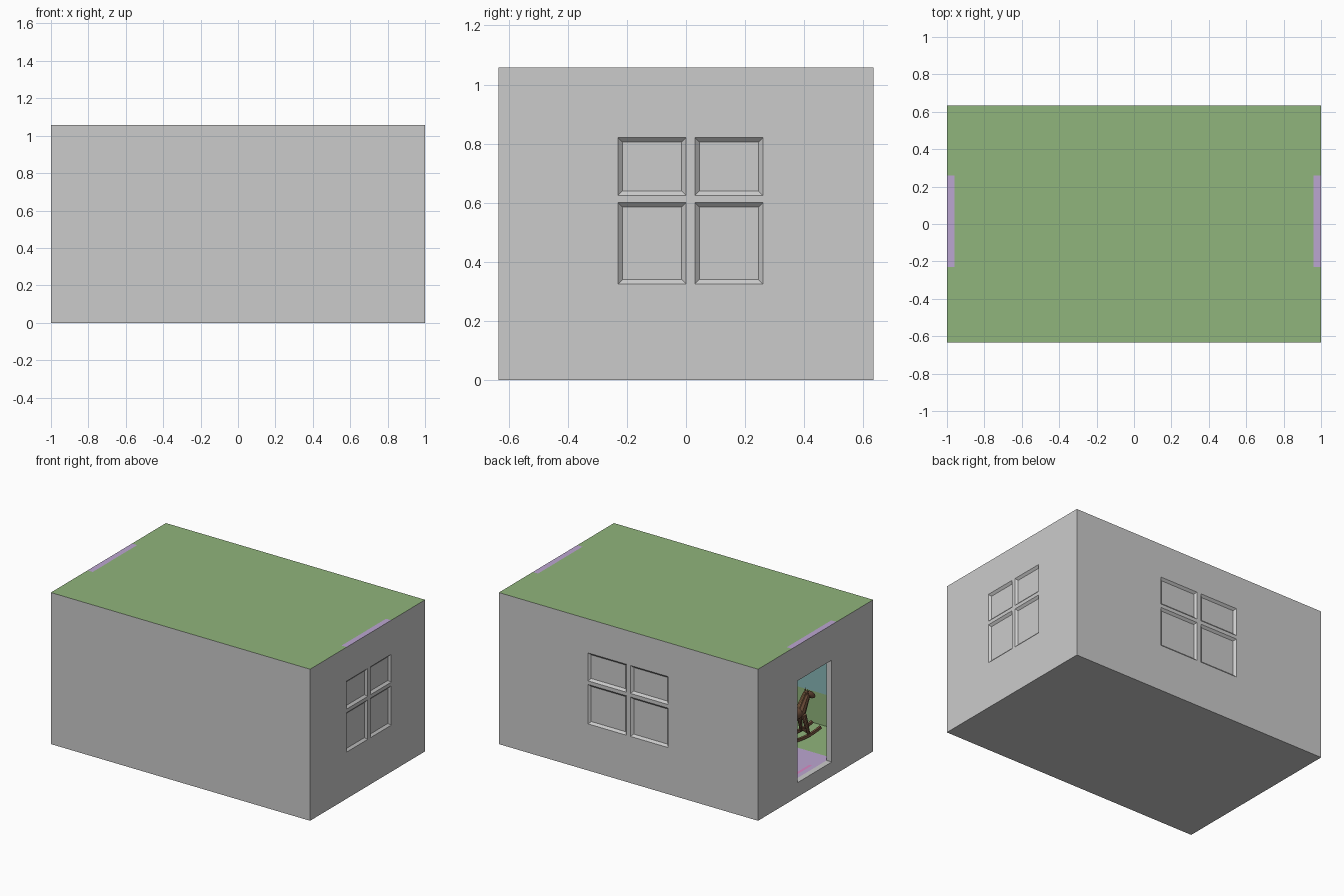
import bpy, bmesh
from math import atan2, cos, sin, pi
from mathutils import Vector, Matrix

if "Cube" in bpy.data.objects:
    bpy.data.objects.remove(bpy.data.objects["Cube"])

HX, HY, TOP = 1.0, 0.634, 1.057      # outer half sizes and height
T, FLOOR, CEIL, RAIL = 0.04, 0.10, 1.02, 0.32


def mat(name, r, g, b):
    m = bpy.data.materials.new(name)
    m.diffuse_color = (r, g, b, 1)
    m.use_nodes = True
    m.node_tree.nodes["Principled BSDF"].inputs["Base Color"].default_value = m.diffuse_color
    return m


GREEN = mat("leaf_green", .28, .46, .20)
LILAC = mat("lilac", .50, .38, .64)
PINK = mat("pink", .70, .25, .55)
TEAL = mat("teal", .25, .48, .48)
BROWN = mat("brown", .16, .08, .045)
TAN = mat("tan", .35, .19, .09)


def finish(name, bm, material=None, smooth=False):
    me = bpy.data.meshes.new(name)
    bm.to_mesh(me)
    bm.free()
    ob = bpy.data.objects.new(name, me)
    bpy.context.collection.objects.link(ob)
    if material:
        me.materials.append(material)
    for p in me.polygons:
        p.use_smooth = smooth
    return ob


def sheet(name, n, dist, half, z0, z1, panes=(), hole=None, inward=False, material=None):
    """Wall skin facing n, with sunken window panes and an optional door hole."""
    n = Vector(n)
    t = Vector((-n.y, n.x, 0))
    s = -1 if inward else 1
    bm = bmesh.new()

    def quad(pts):
        f = bm.faces.new([bm.verts.new(n * d + t * u + Vector((0, 0, z))) for u, z, d in pts])
        if inward:
            f.normal_flip()

    boxes = list(panes) + ([hole] if hole else [])
    us = sorted({-half, half, *[b[0] for b in boxes], *[b[1] for b in boxes]})
    zs = sorted({z0, z1, *[z for b in boxes for z in b[2:] if z0 < z < z1]})
    for a, b in zip(us, us[1:]):
        for c, d in zip(zs, zs[1:]):
            cu, cz = (a + b) / 2, (c + d) / 2
            inside = [p for p in boxes if p[0] < cu < p[1] and p[2] < cz < p[3]]
            if not inside:
                quad([(a, c, dist), (b, c, dist), (b, d, dist), (a, d, dist)])
            elif inside[0] != hole:
                # bevelled pane
                i, dd = .015, dist - s * .014
                o = [(a, c, dist), (b, c, dist), (b, d, dist), (a, d, dist)]
                q = [(a + i, c + i, dd), (b - i, c + i, dd), (b - i, d - i, dd), (a + i, d - i, dd)]
                quad(q)
                for k in range(4):
                    j = (k + 1) % 4
                    quad([o[k], o[j], q[j], q[k]])
    bmesh.ops.remove_doubles(bm, verts=bm.verts, dist=1e-5)
    return finish(name, bm, material)


def window(u0, u1, m0, m1):
    return [(a, b, c, d) for a, b in ((u0, m0), (m1, u1)) for c, d in ((.325, .60), (.625, .82))]


# Four walls: grey outside, green wainscot and teal upper wall inside
door = (-.20, .178, FLOOR, .81)
walls = [
    ("front", (0, -1, 0), HY, HX, [], None),
    ("right", (1, 0, 0), HX, HY, window(-.23, .26, 0, .03), None),
    ("back", (0, 1, 0), HY, HX, window(-.312, .306, -.016, .016), None),
    ("left", (-1, 0, 0), HX, HY, [], door),
]
for side, n, dist, half, panes, hole in walls:
    sheet(side + "_wall", n, dist, half, 0, TOP, panes, hole)
    sheet(side + "_wainscot", n, dist - T, half - T, FLOOR, RAIL, [], hole, True, GREEN)
    sheet(side + "_upper_wall", n, dist - T, half - T, RAIL, CEIL, panes, hole, True, TEAL)

# Doorway lining through the left wall
bm = bmesh.new()
ring = [(.20, FLOOR), (-.178, FLOOR), (-.178, .81), (.20, .81)]
for k in range(4):
    (a, c), (b, d) = ring[k], ring[(k + 1) % 4]
    bm.faces.new([bm.verts.new(p) for p in
                  ((-HX, a, c), (-HX, b, d), (-HX + T, b, d), (-HX + T, a, c))])
bmesh.ops.remove_doubles(bm, verts=bm.verts, dist=1e-5)
bmesh.ops.recalc_face_normals(bm, faces=bm.faces)
bmesh.ops.reverse_faces(bm, faces=bm.faces)
finish("door_lining", bm)


def flat(name, z, rects, material=None, down=False):
    bm = bmesh.new()
    for x0, x1, y0, y1 in rects:
        f = bm.faces.new([bm.verts.new((x, y, z)) for x, y in
                          ((x0, y0), (x1, y0), (x1, y1), (x0, y1))])
        if down:
            f.normal_flip()
    return finish(name, bm, material)


# Roof, floor, ceiling and underside
IX, IY, R0, R1 = HX - T, HY - T, -.23, .26
flat("roof", TOP, [(-HX, HX, -HY, R0), (-IX, IX, R0, R1), (-HX, HX, R1, HY)], GREEN)
flat("roof_end_strips", TOP, [(-HX, -IX, R0, R1), (IX, HX, R0, R1)], LILAC)
flat("floor", FLOOR, [(-IX, IX, -IY, R0), (-IX, IX, R1, IY)], GREEN)
flat("floor_runner", FLOOR, [(-IX, IX, R0, R1)], LILAC)
flat("runner_trim", FLOOR + .002, [(-.93, -.91, -.06, .15)], PINK)
flat("ceiling", CEIL, [(-IX, IX, -IY, IY)], TEAL, True)
flat("underside", 0, [(-HX, HX, -HY, HY)], None, True)

# Rocking horse, modelled facing +x then turned and placed
PLACE = Matrix.Translation((-.60, -.31, FLOOR)) @ Matrix.Rotation(atan2(-.93, -.37), 4, 'Z')


def ball(name, loc, size, tilt=0, material=BROWN):
    bm = bmesh.new()
    bmesh.ops.create_uvsphere(bm, u_segments=16, v_segments=10, radius=1)
    bm.transform(PLACE @ Matrix.Translation(loc) @ Matrix.Rotation(tilt, 4, 'Y')
                 @ Matrix.Diagonal((*size, 1)))
    finish(name, bm, material, True)


def rod(name, p, q, r1, r2, material=BROWN):
    p, q = Vector(p), Vector(q)
    bm = bmesh.new()
    bmesh.ops.create_cone(bm, cap_ends=True, segments=10, radius1=r1, radius2=r2,
                          depth=(q - p).length)
    rot = (q - p).to_track_quat('Z', 'Y').to_matrix().to_4x4()
    bm.transform(PLACE @ Matrix.Translation((p + q) / 2) @ rot)
    finish(name, bm, material)


ball("horse_body", (0, 0, .175), (.10, .042, .045))
ball("horse_saddle", (-.01, 0, .205), (.045, .038, .022), 0, TAN)
rod("horse_neck", (.065, 0, .18), (.115, 0, .285), .036, .022)
ball("horse_head", (.135, 0, .28), (.047, .019, .022), .6)
rod("horse_mane", (.05, 0, .21), (.098, 0, .305), .014, .010, TAN)
rod("horse_tail", (-.09, 0, .19), (-.14, 0, .10), .010, .018, TAN)
for side, y in (("left", 1), ("right", -1)):
    rod(side + "_ear", (.112, .012 * y, .295), (.110, .016 * y, .328), .008, .001)
    rod(side + "_front_leg", (.07, .028 * y, .165), (.10, .045 * y, .02), .019, .010)
    rod(side + "_hind_leg", (-.07, .028 * y, .165), (-.10, .045 * y, .02), .021, .010)
    # curved rocker
    bm = bmesh.new()
    rows = []
    for k in range(13):
        a = -.5 + k / 12
        rows.append([bm.verts.new((r * sin(a), .048 * y + w, .40 - r * cos(a)))
                     for r, w in ((.38, -.008), (.38, .008), (.398, .008), (.398, -.008))])
    for A, B in zip(rows, rows[1:]):
        for i in range(4):
            bm.faces.new((A[i], A[(i + 1) % 4], B[(i + 1) % 4], B[i]))
    bm.faces.new(rows[0])
    bm.faces.new(rows[-1])
    bmesh.ops.recalc_face_normals(bm, faces=bm.faces)
    bm.transform(PLACE)
    finish(side + "_rocker", bm, BROWN)
for x in (-.11, .11):
    rod("rocker_crossbar", (x, -.05, .026), (x, .05, .026), .008, .008)
